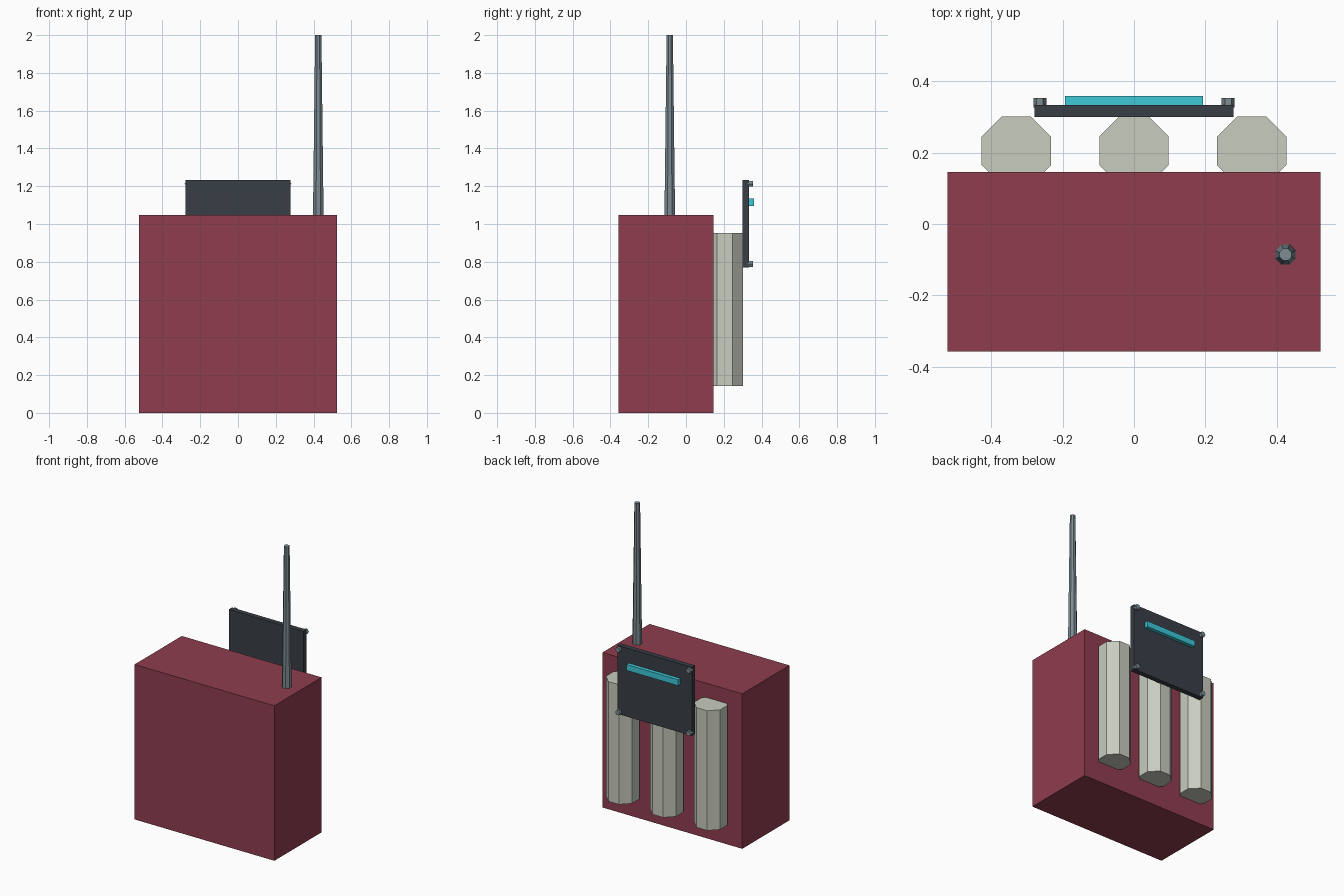
import bpy, math
from mathutils import Matrix

if "Cube" in bpy.data.objects:
    bpy.data.objects.remove(bpy.data.objects["Cube"])


def material(name, r, g, b):
    def lin(c):
        c /= 255
        return c / 12.92 if c <= 0.04045 else ((c + 0.055) / 1.055) ** 2.4
    m = bpy.data.materials.new(name)
    m.diffuse_color = (lin(r), lin(g), lin(b), 1)
    m.use_nodes = True
    m.node_tree.nodes["Principled BSDF"].inputs["Base Color"].default_value = m.diffuse_color
    return m


RED = material("dark_red", 143, 61, 79)
PALE = material("pale_grey", 200, 204, 191)
SLATE = material("slate", 57, 62, 70)
STEEL = material("steel", 124, 140, 147)
CYAN = material("cyan", 62, 200, 216)


def box(name, lo, hi, mat):
    """Box between two opposite corners."""
    bpy.ops.mesh.primitive_cube_add(size=1)
    ob = bpy.context.object
    ob.name = name
    size = [h - l for l, h in zip(lo, hi)]
    mid = [(l + h) / 2 for l, h in zip(lo, hi)]
    ob.data.transform(Matrix.Translation(mid) @ Matrix.Diagonal((*size, 1)))
    ob.data.materials.append(mat)
    return ob


def prism(name, centre, r1, r2, depth, sides, mat, turn=0, tilt=0):
    """Flat-sided cylinder or taper, turned about its axis, then tilted about x."""
    bpy.ops.mesh.primitive_cone_add(vertices=sides, radius1=r1, radius2=r2, depth=depth)
    ob = bpy.context.object
    ob.name = name
    ob.data.transform(Matrix.Translation(centre) @ Matrix.Rotation(tilt, 4, 'X')
                      @ Matrix.Rotation(turn, 4, 'Z'))
    ob.data.materials.append(mat)
    return ob


EIGHTH = math.pi / 8

# Main case
box("case", (-0.523, -0.358, 0), (0.523, 0.146, 1.048), RED)

# Three octagonal canisters on the back
for i, x in enumerate((-0.33, 0, 0.33)):
    prism(f"canister_{i + 1}", (x, 0.205, 0.547), 0.105, 0.105, 0.81, 8, PALE, turn=EIGHTH)

# Tapered antenna
prism("antenna", (0.425, -0.086, 1.52), 0.0305, 0.018, 0.96, 8, STEEL, turn=EIGHTH)

# Control panel with a light bar
box("panel", (-0.279, 0.30, 0.77), (0.279, 0.334, 1.234), SLATE)
box("light_bar", (-0.193, 0.332, 1.096), (0.193, 0.359, 1.136), CYAN)

# Hexagonal bolts on the panel corners
for sx in (-1, 1):
    for z in (0.789, 1.213):
        prism(f"bolt_{'left' if sx < 0 else 'right'}_{'low' if z < 1 else 'high'}",
              (sx * 0.264, 0.34, z), 0.018, 0.018, 0.028, 6, STEEL,
              turn=math.pi / 6, tilt=math.pi / 2)
